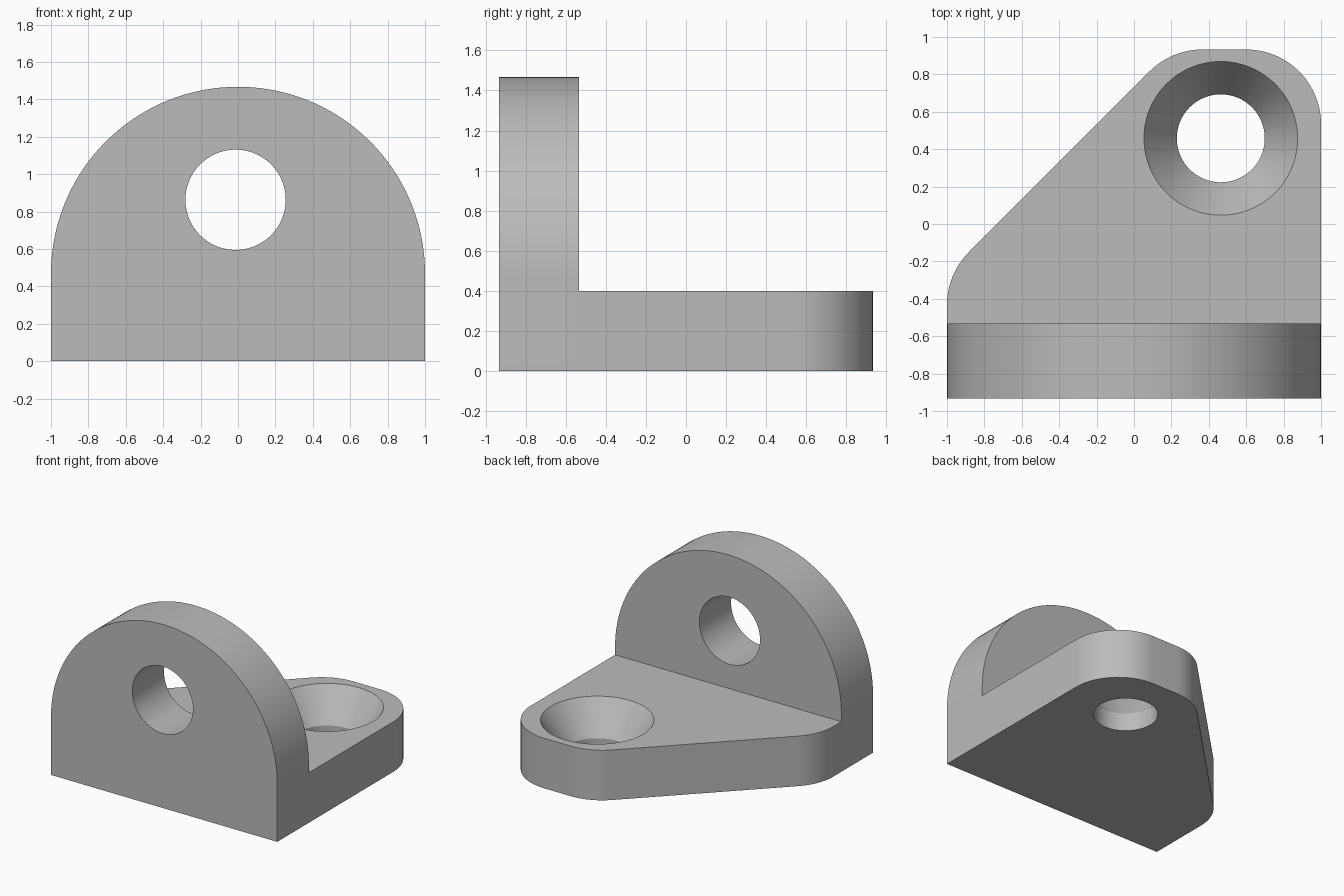
import bpy
import bmesh
from math import cos, sin, pi, radians
from mathutils import Vector

cube = bpy.data.objects.get("Cube")
if cube:
    bpy.data.objects.remove(cube, do_unlink=True)

THICK = 0.4       # thickness of both walls
BACK = 0.933      # half depth
FILLET = 0.4      # plate corner radius

grey = bpy.data.materials.new("plain grey")
grey.use_nodes = True
colour = (0.5, 0.5, 0.5, 1)
grey.diffuse_color = colour
grey.node_tree.nodes["Principled BSDF"].inputs["Base Color"].default_value = colour


def arc(cx, cy, r, start, end, steps):
    angles = [radians(start + (end - start) * i / steps) for i in range(steps + 1)]
    return [(cx + r * cos(a), cy + r * sin(a)) for a in angles]


def prism(name, points, offset):
    """Extrude a closed 3D outline along an offset."""
    bm = bmesh.new()
    face = bm.faces.new([bm.verts.new(p) for p in points])
    top = bmesh.ops.extrude_face_region(bm, geom=[face])["geom"]
    bmesh.ops.translate(bm, vec=Vector(offset),
                        verts=[v for v in top if isinstance(v, bmesh.types.BMVert)])
    return finish(name, bm)


def lathe(name, profile, x, y, steps=96):
    """Spin an (r, z) profile into a closed upright solid."""
    bm = bmesh.new()
    rings = [[bm.verts.new((x + r * cos(2 * pi * i / steps), y + r * sin(2 * pi * i / steps), z))
              for i in range(steps)] for r, z in profile]
    for low, high in zip(rings, rings[1:]):
        for i in range(steps):
            j = (i + 1) % steps
            bm.faces.new((low[i], low[j], high[j], high[i]))
    bm.faces.new(rings[0])
    bm.faces.new(rings[-1])
    return finish(name, bm)


def finish(name, bm):
    bmesh.ops.recalc_face_normals(bm, faces=bm.faces)
    mesh = bpy.data.meshes.new(name)
    bm.to_mesh(mesh)
    bm.free()
    mesh.materials.append(grey)
    obj = bpy.data.objects.new(name, mesh)
    bpy.context.collection.objects.link(obj)
    return obj


def combine(target, other, operation):
    mod = target.modifiers.new(operation.title(), "BOOLEAN")
    mod.operation = operation
    mod.solver = "EXACT"
    mod.object = other
    bpy.context.view_layer.objects.active = target
    bpy.ops.object.modifier_apply(modifier=mod.name)
    bpy.data.objects.remove(other, do_unlink=True)


# Rounded upright wall
wall = [(-1, 0), (1, 0)] + arc(0, 0.467, 1, 0, 180, 80)
bracket = prism("bracket", [(x, -BACK, z) for x, z in wall], (0, THICK, 0))

# Base plate: one square rear corner filleted, the other cut at 45 degrees
front = THICK - BACK
plate = [(-1, front), (1, front)]
plate += arc(1 - FILLET, BACK - FILLET, FILLET, 0, 90, 24)
plate += arc(0.366, BACK - FILLET, FILLET, 90, 135, 12)
plate += arc(FILLET - 1, -0.433, FILLET, 135, 180, 12)
base = prism("base_plate", [(x, y, 0) for x, y in plate], (0, 0, THICK))
combine(bracket, base, "UNION")

# Through hole in the wall
hole = prism("wall_hole", [(x, -1.2, z) for x, z in arc(-0.013, 0.863, 0.268, 0, 360, 96)[:-1]],
             (0, 1, 0))
combine(bracket, hole, "DIFFERENCE")

# Countersunk screw hole in the plate
sink = lathe("screw_hole", [(0.235, -0.1), (0.235, 0.145), (0.411, THICK), (0.411, 0.6)],
             0.464, 0.458)
combine(bracket, sink, "DIFFERENCE")

# Smooth the curved walls, keep the rims sharp
bpy.ops.object.select_all(action="DESELECT")
bracket.select_set(True)
bpy.context.view_layer.objects.active = bracket
bpy.ops.object.shade_smooth_by_angle(angle=radians(25))
